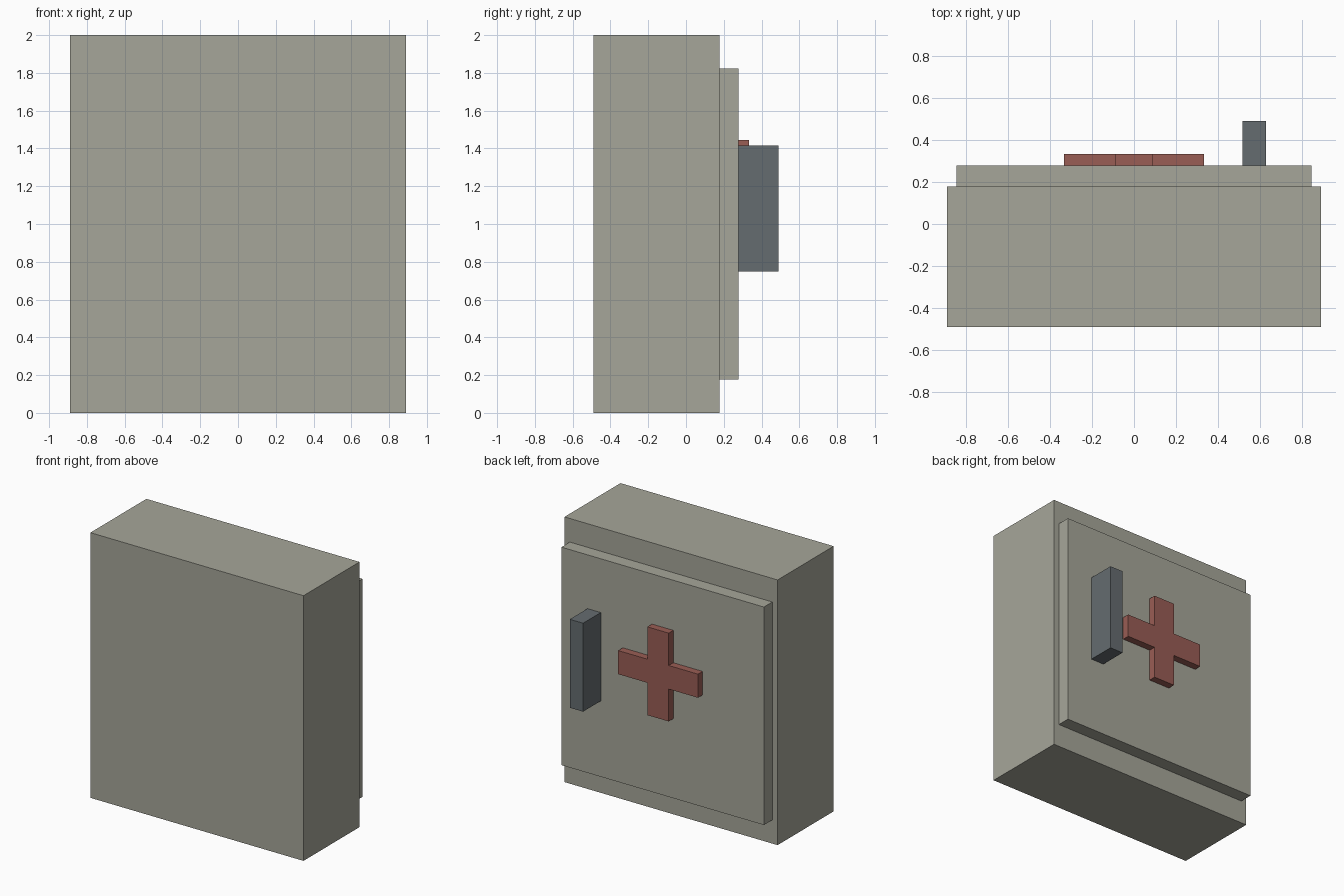
import bpy, bmesh

if "Cube" in bpy.data.objects:
    bpy.data.objects.remove(bpy.data.objects["Cube"])


def material(name, rgb):
    m = bpy.data.materials.new(name)
    m.diffuse_color = (*rgb, 1)
    m.use_nodes = True
    m.node_tree.nodes["Principled BSDF"].inputs["Base Color"].default_value = m.diffuse_color
    return m


def extrude_profile(name, points, y0, y1, mat):
    """Extrude an x-z outline from y0 back to y1."""
    bm = bmesh.new()
    face = bm.faces.new([bm.verts.new((x, y0, z)) for x, z in points])
    ext = bmesh.ops.extrude_face_region(bm, geom=[face])
    verts = [v for v in ext["geom"] if isinstance(v, bmesh.types.BMVert)]
    bmesh.ops.translate(bm, verts=verts, vec=(0, y1 - y0, 0))
    bmesh.ops.recalc_face_normals(bm, faces=bm.faces)
    mesh = bpy.data.meshes.new(name)
    bm.to_mesh(mesh)
    bm.free()
    mesh.materials.append(mat)
    obj = bpy.data.objects.new(name, mesh)
    bpy.context.collection.objects.link(obj)
    return obj


def rect(cx, cz, w, h):
    w, h = w / 2, h / 2
    return [(cx - w, cz - h), (cx + w, cz - h), (cx + w, cz + h), (cx - w, cz + h)]


paint = material("cabinet_paint", (0.38, 0.38, 0.32))
metal = material("dark_metal", (0.13, 0.15, 0.16))
red = material("red_paint", (0.32, 0.11, 0.09))

# Cabinet body and door
extrude_profile("cabinet_body", rect(0, 1, 1.778, 2), -0.489, 0.178, paint)
extrude_profile("door", rect(0, 1, 1.689, 1.644), 0.178, 0.278, paint)

# Door handle
extrude_profile("door_handle", rect(0.572, 1.083, 0.111, 0.667), 0.278, 0.489, metal)

# Raised cross: one quarter outline, turned four times
a, b, cz = 0.089, 0.333, 1.111
outline = []
x_z = [(b, -a), (b, a), (a, a)]
for _ in range(4):
    outline += [(x, z + cz) for x, z in x_z]
    x_z = [(-z, x) for x, z in x_z]
extrude_profile("cross_emblem", outline, 0.278, 0.333, red)
